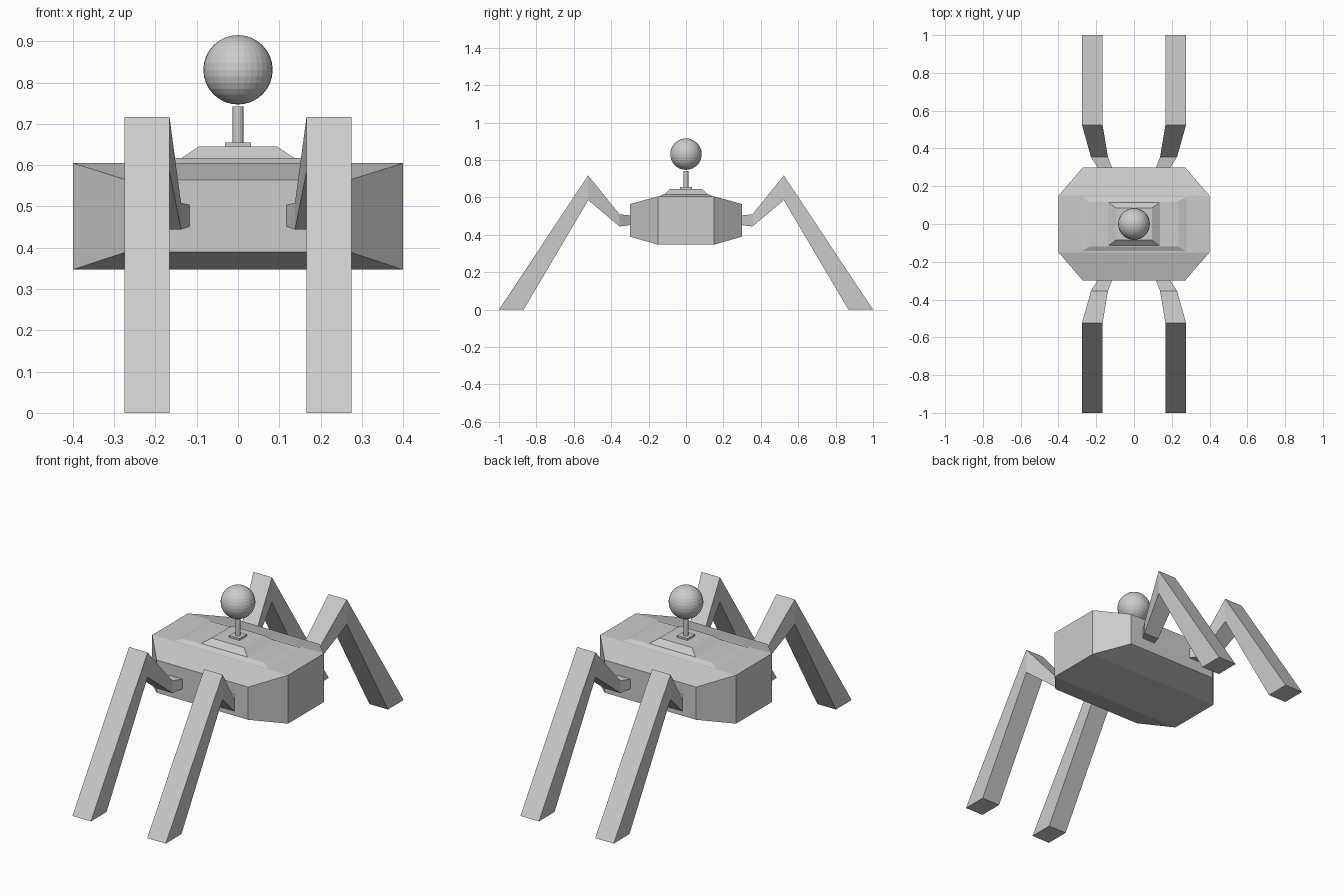
import bpy, bmesh, math

if "Cube" in bpy.data.objects:
    bpy.data.objects.remove(bpy.data.objects["Cube"])

grey = bpy.data.materials.new("plain grey")
grey.diffuse_color = (0.6, 0.6, 0.6, 1)
grey.use_nodes = True
grey.node_tree.nodes["Principled BSDF"].inputs["Base Color"].default_value = grey.diffuse_color


def finish(name, bm):
    bmesh.ops.recalc_face_normals(bm, faces=bm.faces[:])
    me = bpy.data.meshes.new(name)
    bm.to_mesh(me)
    bm.free()
    me.materials.append(grey)
    ob = bpy.data.objects.new(name, me)
    bpy.context.collection.objects.link(ob)
    return ob


def loft(name, rings):
    """Skin a list of four-point sections and cap both ends."""
    bm = bmesh.new()
    loops = [[bm.verts.new(p) for p in ring] for ring in rings]
    for a, b in zip(loops, loops[1:]):
        for i in range(4):
            j = (i + 1) % 4
            bm.faces.new((a[i], a[j], b[j], b[i]))
    bm.faces.new(loops[0])
    bm.faces.new(loops[-1])
    return finish(name, bm)


def rectangle(x, y, z):
    return [(-x, -y, z), (x, -y, z), (x, y, z), (-x, y, z)]


# Body: wide middle section tapering to the front and back
bm = bmesh.new()
for x, y, low, high in ((0.4, 0.15, 0.347, 0.605), (0.27, 0.3, 0.39, 0.564)):
    for sx in (-1, 1):
        for sy in (-1, 1):
            for z in (low, high):
                bm.verts.new((sx * x, sy * y, z))
bmesh.ops.convex_hull(bm, input=bm.verts[:])
bmesh.ops.dissolve_limit(bm, angle_limit=0.01, verts=bm.verts[:], edges=bm.edges[:])
finish("body", bm)

# Raised deck on the body, with a low step and a steeper crown
loft("deck", [rectangle(0.285, 0.148, 0.603), rectangle(0.235, 0.12, 0.617)])
loft("crown", [rectangle(0.14, 0.117, 0.615), rectangle(0.095, 0.085, 0.645)])

# Mast base, mast and ball
loft("mast_base", [rectangle(0.031, 0.031, 0.644), rectangle(0.031, 0.031, 0.655)])
bm = bmesh.new()
bmesh.ops.create_cone(bm, cap_ends=True, segments=16, radius1=0.013, radius2=0.013, depth=0.088)
bmesh.ops.translate(bm, verts=bm.verts[:], vec=(0, 0, 0.698))
finish("mast", bm)
bm = bmesh.new()
bmesh.ops.create_uvsphere(bm, u_segments=32, v_segments=16, radius=0.084)
bmesh.ops.translate(bm, verts=bm.verts[:], vec=(0, 0, 0.831))
finish("ball", bm)

# Legs: sections from hip to foot as inner x, outer x, (y, z) top, (y, z) bottom
sections = (
    (0.115, 0.19, (0.295, 0.503), (0.295, 0.452)),
    (0.138, 0.228, (0.355, 0.509), (0.355, 0.444)),
    (0.166, 0.275, (0.523, 0.717), (0.523, 0.585)),
    (0.166, 0.275, (1.0, 0.0), (0.868, 0.0)),
)
for sx, side in ((-1, "left"), (1, "right")):
    for sy, end in ((-1, "front"), (1, "back")):
        loft(f"{end}_{side}_leg", [
            [(sx * a, sy * t[0], t[1]), (sx * b, sy * t[0], t[1]),
             (sx * b, sy * u[0], u[1]), (sx * a, sy * u[0], u[1])]
            for a, b, t, u in sections])
